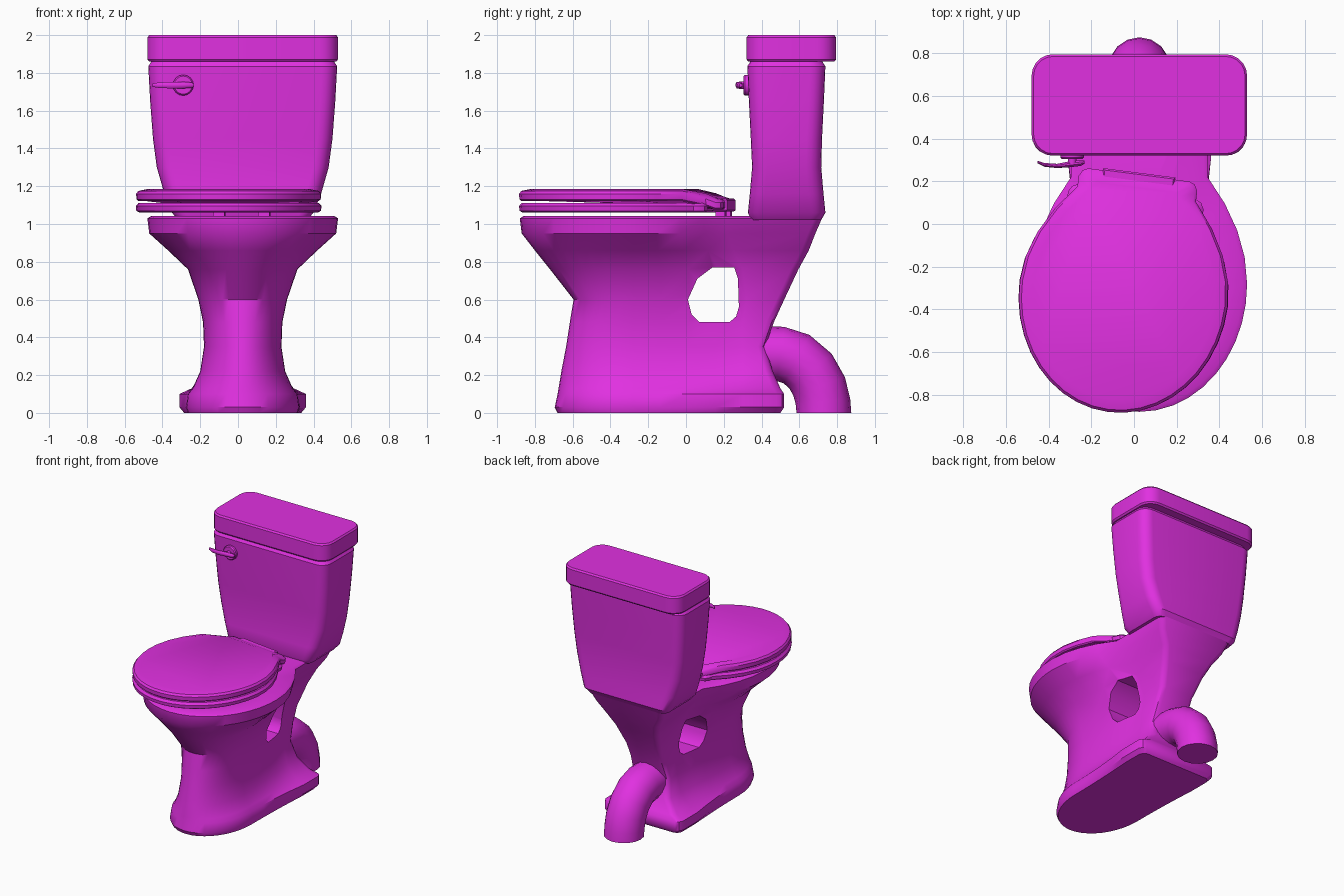
import bpy, bmesh
from math import sin, cos, pi, radians
from mathutils import Matrix

if "Cube" in bpy.data.objects:
    bpy.data.objects.remove(bpy.data.objects["Cube"])

CX = 0.025                     # the ceramic body sits slightly right of centre
mat = bpy.data.materials.new("magenta")
mat.diffuse_color = (0.75, 0.03, 0.75, 1)
mat.use_nodes = True
mat.node_tree.nodes["Principled BSDF"].inputs["Base Color"].default_value = mat.diffuse_color


def loft(name, rings, closed=False, matrix=None, angle=35):
    """Skin a list of equal-length 3D rings, capping the ends unless closed."""
    bm = bmesh.new()
    vs = [[bm.verts.new(p) for p in r] for r in rings]
    n = len(vs[0])
    for k in range(len(vs) if closed else len(vs) - 1):
        a, b = vs[k], vs[(k + 1) % len(vs)]
        for i in range(n):
            j = (i + 1) % n
            bm.faces.new((a[i], a[j], b[j], b[i]))
    if not closed:
        bm.faces.new(vs[0])
        bm.faces.new(vs[-1])
    bmesh.ops.recalc_face_normals(bm, faces=bm.faces)
    if matrix:
        bm.transform(matrix)
    me = bpy.data.meshes.new(name)
    bm.to_mesh(me)
    bm.free()
    me.materials.append(mat)
    ob = bpy.data.objects.new(name, me)
    bpy.context.collection.objects.link(ob)
    smooth(ob, angle)
    return ob


def smooth(ob, angle=35):
    bpy.ops.object.select_all(action='DESELECT')
    ob.select_set(True)
    bpy.context.view_layer.objects.active = ob
    bpy.ops.object.shade_smooth_by_angle(angle=radians(angle))


FRONT, REAR = 10, 7


def mirror(half, z, cx):
    pts = half + [(-x, y) for x, y in reversed(half[1:])]
    return [(cx + x, y, z) for x, y in pts]


def egg(z, yf, ym, w, yn, wb, yb, cx=0.0, d=0.0):
    """Rounded front, tapering to a square rear; d insets the outline."""
    yf, w, wb, yb = yf + d, w - d, wb - d, yb - d
    half = [(w * sin(a), ym + (yf - ym) * cos(a))
            for a in (i * pi / 2 / FRONT for i in range(FRONT + 1))]
    for i in range(1, REAR - 2):
        t = i / (REAR - 3)
        half.append((w + (wb - w) * t * t, ym + (yn - ym) * t))
    half += [(wb, yb - 0.04), (wb - 0.015, yb - 0.012), (wb - 0.04, yb)]
    return mirror(half, z, cx)


def oval(z, yc, rx, ry, cx=0.0):
    """Ellipse with the same point count as an egg outline."""
    angs = [i * pi / 2 / FRONT if i <= FRONT
            else pi / 2 + (i - FRONT) * pi / 2 / (REAR + 0.5) for i in range(FRONT + REAR + 1)]
    return mirror([(rx * sin(a), yc - ry * cos(a)) for a in angs], z, cx)


def rrect(z, hw, y0, y1, r):
    """Rounded rectangle."""
    pts = []
    for q, (sx, y) in enumerate([(1, y1 - r), (-1, y1 - r), (-1, y0 + r), (1, y0 + r)]):
        for i in range(6):
            a = (q + i / 5) * pi / 2
            pts.append((CX + sx * (hw - r) + r * cos(a), y + r * sin(a), z))
    return pts


# Bowl and pedestal: foot, waist, flaring bowl, rim
levels = [
    (0.00, -0.68, -0.28, 0.29, 0.30, 0.31, 0.50),
    (0.03, -0.695, -0.28, 0.30, 0.30, 0.335, 0.52),
    (0.10, -0.68, -0.28, 0.29, 0.30, 0.335, 0.52),
    (0.13, -0.675, -0.28, 0.265, 0.30, 0.27, 0.50),
    (0.22, -0.66, -0.28, 0.225, 0.30, 0.19, 0.46),
    (0.35, -0.635, -0.28, 0.205, 0.30, 0.16, 0.42),
    (0.48, -0.615, -0.28, 0.21, 0.30, 0.15, 0.465),
    (0.60, -0.595, -0.28, 0.235, 0.32, 0.15, 0.52),
    (0.76, -0.72, -0.28, 0.29, 0.30, 0.19, 0.595),
    (0.86, -0.80, -0.28, 0.395, 0.25, 0.23, 0.65),
    (0.95, -0.87, -0.28, 0.495, 0.22, 0.29, 0.685),
    (1.03, -0.88, -0.28, 0.505, 0.22, 0.32, 0.72)]
rings = [egg(*l, cx=CX) for l in levels]
rings.append(egg(1.042, *levels[-1][1:], cx=CX, d=0.02))
# hollow basin inside the rim
for z, yc, rx, ry in [(1.042, -0.33, 0.36, 0.42), (0.99, -0.33, 0.36, 0.42),
                      (0.86, -0.33, 0.25, 0.33), (0.76, -0.33, 0.13, 0.18)]:
    rings.append(oval(z, yc, rx, ry, CX))
bowl = loft("bowl_and_pedestal", rings)

# Opening through the pedestal
hole = [(0.07, 0.48), (0.23, 0.48), (0.265, 0.51), (0.28, 0.56), (0.275, 0.71),
        (0.255, 0.77), (0.14, 0.77), (0.06, 0.71), (0.01, 0.60), (0.03, 0.52)]
cutter = loft("opening_cutter", [[(x, y, z) for y, z in hole] for x in (-0.8, 0.8)])
cutter.hide_render = True
mod = bowl.modifiers.new("opening", 'BOOLEAN')
mod.object, mod.operation, mod.solver = cutter, 'DIFFERENCE', 'EXACT'
bpy.context.view_layer.objects.active = bowl
bpy.ops.object.modifier_apply(modifier=mod.name)
bpy.data.objects.remove(cutter)
smooth(bowl)

# Tank and its lid
loft("tank", [rrect(*l) for l in [
    (1.02, 0.34, 0.345, 0.715, 0.06), (1.06, 0.375, 0.328, 0.738, 0.07),
    (1.16, 0.415, 0.338, 0.728, 0.08), (1.30, 0.455, 0.350, 0.716, 0.08),
    (1.45, 0.475, 0.343, 0.720, 0.08), (1.65, 0.49, 0.333, 0.730, 0.08),
    (1.835, 0.50, 0.325, 0.738, 0.08), (1.85, 0.49, 0.335, 0.728, 0.08),
    (1.87, 0.48, 0.345, 0.718, 0.08)]])
loft("tank_lid", [rrect(*l) for l in [
    (1.86, 0.495, 0.33, 0.785, 0.09), (1.872, 0.505, 0.32, 0.795, 0.1),
    (1.988, 0.505, 0.32, 0.795, 0.1), (2.0, 0.495, 0.33, 0.785, 0.09)]])

# Seat, cover and hinge share one slightly twisted pivot
pivot = Matrix.Translation((0.02, 0.2, 0)) @ Matrix.Rotation(radians(-7.4), 4, 'Z')
cover = (-1.09, -0.53, 0.49, -0.06, 0.28, 0.03)
seat = (-1.09, -0.53, 0.492, -0.12, 0.32, -0.05)


def droop(ring):
    """Bend the back of the cover down to the hinge."""
    return [(x, y, z - 0.045 * min(max((y + 0.12) / 0.1, 0), 1)) for x, y, z in ring]


loft("seat_cover", [droop(egg(z, *cover, d=d)) for z, d in
                    [(1.122, 0.012), (1.13, 0.002), (1.16, 0.0), (1.175, 0.012), (1.185, 0.06)]],
     matrix=pivot)
loft("seat", [egg(z, *seat, d=d) for z, d in
              [(1.06, 0.02), (1.07, 0.003), (1.095, 0.0), (1.112, 0.015)]] +
     [oval(1.112, -0.56, 0.29, 0.38), oval(1.06, -0.56, 0.29, 0.38)],
     closed=True, matrix=pivot)


def box(name, cx, cy, sx, sy, z0, z1, c=0.008):
    def rect(z, d):
        hx, hy = sx / 2 - d, sy / 2 - d
        return [(cx + a * hx, cy + b * hy, z) for a, b in ((-1, -1), (1, -1), (1, 1), (-1, 1))]
    loft(name, [rect(z0, c), rect(z0 + c, 0), rect(z1 - c, 0), rect(z1, c)], matrix=pivot)


box("hinge", 0, 0, 0.34, 0.08, 1.065, 1.135)
for s, side in ((-1, "left"), (1, "right")):
    box("hinge_post_" + side, s * 0.12, 0.0, 0.06, 0.05, 1.03, 1.08)

# Drain pipe: (y, z, direction angle below horizontal)
R = 0.145
rings = []
for y, z, deg in [(0.38, 0.315, 0), (0.50, 0.312, 8), (0.585, 0.285, 28), (0.66, 0.22, 50),
                  (0.705, 0.14, 70), (0.725, 0.06, 85), (0.73, 0.0, 90)]:
    t = radians(deg)
    rings.append([(CX + R * cos(a), y + R * sin(a) * sin(t), z + R * sin(a) * cos(t))
                  for a in (i * pi / 8 for i in range(16))])
loft("drain_pipe", rings, angle=40)

# Flush handle: round plate, stem and curved lever
HX, HZ = -0.29, 1.735


def disc(name, stations):
    loft(name, [[(HX + r * cos(a), y, HZ + r * sin(a))
                 for a in (i * pi / 8 for i in range(16))] for y, r in stations])


disc("handle_plate", [(0.34, 0.055), (0.312, 0.055), (0.304, 0.048)])
disc("handle_stem", [(0.31, 0.02), (0.28, 0.02)])
loft("flush_lever", [[(x, y + hy * cos(a), HZ + hz * sin(a))
                      for a in (i * pi / 5 for i in range(10))]
                     for x, y, hy, hz in [(-0.232, 0.290, 0.008, 0.010), (-0.25, 0.286, 0.014, 0.016),
                                          (-0.30, 0.280, 0.014, 0.018), (-0.36, 0.272, 0.010, 0.018),
                                          (-0.42, 0.277, 0.009, 0.015), (-0.452, 0.290, 0.006, 0.009)]])
